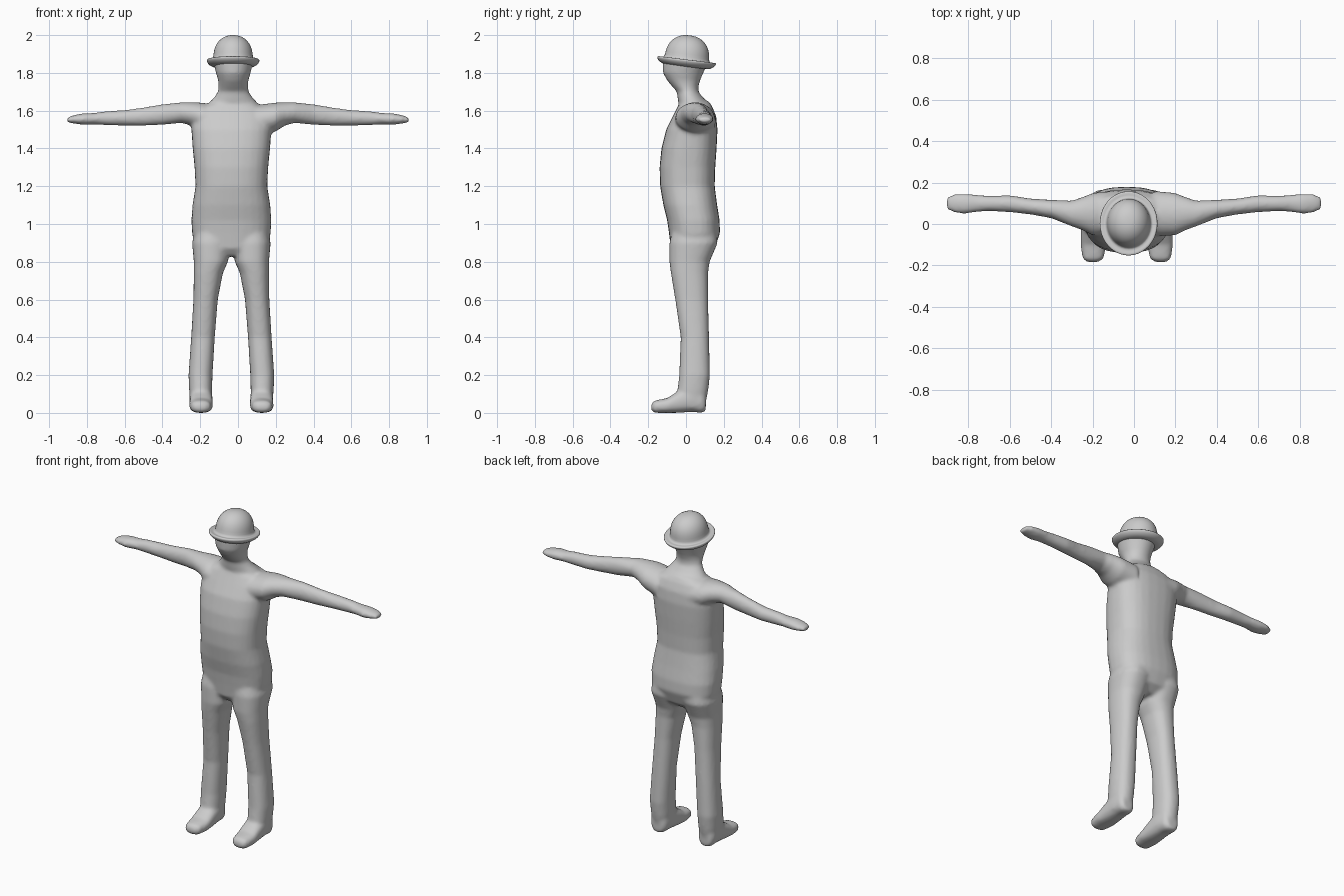
import bpy, bmesh
from math import sin, cos, pi, copysign, radians

MID = -0.035  # centre line of torso and legs


def loft(bm, axis, sections, power=2.0, n=28):
    """Closed loft; each section is (t, a0, a1, b0, b1) along the axis."""
    rings = []
    for t, a0, a1, b0, b1 in sections:
        ring = []
        for i in range(n):
            c, s = cos(2 * pi * i / n), sin(2 * pi * i / n)
            a = (a0 + a1) / 2 + (a1 - a0) / 2 * copysign(abs(c) ** (2 / power), c)
            b = (b0 + b1) / 2 + (b1 - b0) / 2 * copysign(abs(s) ** (2 / power), s)
            co = {'x': (t, a, b), 'y': (a, t, b), 'z': (a, b, t)}[axis]
            ring.append(bm.verts.new(co))
        rings.append(ring)
    for r, q in zip(rings, rings[1:]):
        for i in range(n):
            j = (i + 1) % n
            bm.faces.new((r[i], r[j], q[j], q[i]))
    bm.faces.new(rings[0])
    bm.faces.new(rings[-1])


def finish(bm, name):
    bmesh.ops.recalc_face_normals(bm, faces=bm.faces[:])
    me = bpy.data.meshes.new(name)
    bm.to_mesh(me)
    bm.free()
    me.polygons.foreach_set("use_smooth", [True] * len(me.polygons))
    ob = bpy.data.objects.new(name, me)
    bpy.context.collection.objects.link(ob)
    return ob


body = bmesh.new()

# torso: height, half width, front, back
torso = [(.83, .10, -.05, .10), (.87, .19, -.08, .15), (.95, .208, -.09, .18),
         (1.02, .212, -.10, .178), (1.1, .206, -.12, .165), (1.2, .19, -.137, .152),
         (1.3, .195, -.14, .155), (1.4, .205, -.13, .162), (1.5, .212, -.105, .167),
         (1.57, .21, -.07, .16), (1.62, .17, -.045, .14), (1.65, .09, -.03, .12)]
loft(body, 'z', [(z, MID - w, MID + w, f, b) for z, w, f, b in torso], 2.5)

# neck and head
head = [(1.58, .13, -.03, .13), (1.64, .13, -.04, .12), (1.67, .102, -.045, .09),
        (1.70, .082, -.048, .066), (1.73, .078, -.075, .066), (1.76, .08, -.10, .075),
        (1.8, .092, -.122, .092), (1.86, .106, -.125, .12), (1.9, .09, -.10, .11)]
loft(body, 'z', [(z, -.025 - w, -.025 + w, f, b) for z, w, f, b in head])

# leg: height, inner and outer offset, front, back
leg = [(.98, .01, .19, -.07, .16), (.9, .005, .208, -.088, .168), (.8, .018, .199, -.088, .125),
       (.74, .045, .199, -.08, .117), (.6, .072, .201, -.057, .117), (.4, .088, .213, -.028, .122),
       (.2, .1, .227, -.036, .127), (.12, .102, .224, -.045, .118), (.03, .11, .215, -.04, .1)]
foot = [(-.185, .14, .19, .015, .045), (-.168, .112, .213, 0, .065), (-.1, .098, .224, 0, .078),
        (-.05, .098, .222, 0, .11), (.03, .1, .222, .005, .15), (.085, .11, .215, 0, .13),
        (.105, .13, .2, .01, .1)]
# arm: distance from the middle, front, back, underside, top
arm = [(.1, -.06, .16, 1.46, 1.63), (.2, -.055, .15, 1.49, 1.643), (.25, -.03, .13, 1.522, 1.645),
       (.3, -.012, .113, 1.535, 1.644), (.4, .028, .117, 1.525, 1.634), (.5, .046, .123, 1.52, 1.617),
       (.6, .057, .139, 1.52, 1.603), (.7, .062, .137, 1.523, 1.597), (.76, .058, .141, 1.527, 1.588),
       (.82, .048, .147, 1.525, 1.586), (.87, .055, .145, 1.532, 1.576), (.905, .072, .128, 1.538, 1.564)]
for s in (-1, 1):
    loft(body, 'z', [(z, MID + s * i, MID + s * o, f, b) for z, i, o, f, b in leg], 2.3)
    loft(body, 'y', [(y, MID + s * i, MID + s * o, lo, hi) for y, i, o, lo, hi in foot], 2.5)
    loft(body, 'x', [(s * d, f, b, lo, hi) for d, f, b, lo, hi in arm])

# fuse the body parts into one soft surface
ob = finish(body, "body")
rm = ob.modifiers.new("fuse", 'REMESH')
rm.mode = 'VOXEL'
rm.voxel_size = 0.01
rm.use_smooth_shade = True
sm = ob.modifiers.new("soften", 'SMOOTH')
sm.factor = 0.5
sm.iterations = 7

# bowler hat with a turned-up brim, tilted back
hat = bmesh.new()
profile = [(.06, -.015), (.105, -.018), (.128, -.008), (.144, .012), (.141, .024), (.125, .02),
           (.108, .018), (.106, .05), (.099, .088), (.078, .123), (.045, .145), (.015, .151)]
loft(hat, 'z', [(z, -r, r, -r * 1.12, r * 1.12) for r, z in profile], 2.0, 20)
hat_ob = finish(hat, "hat")
hat_ob.location = (-.026, .001, 1.849)
hat_ob.rotation_euler = (radians(-7), 0, 0)
sub = hat_ob.modifiers.new("round", 'SUBSURF')
sub.levels = sub.render_levels = 1
